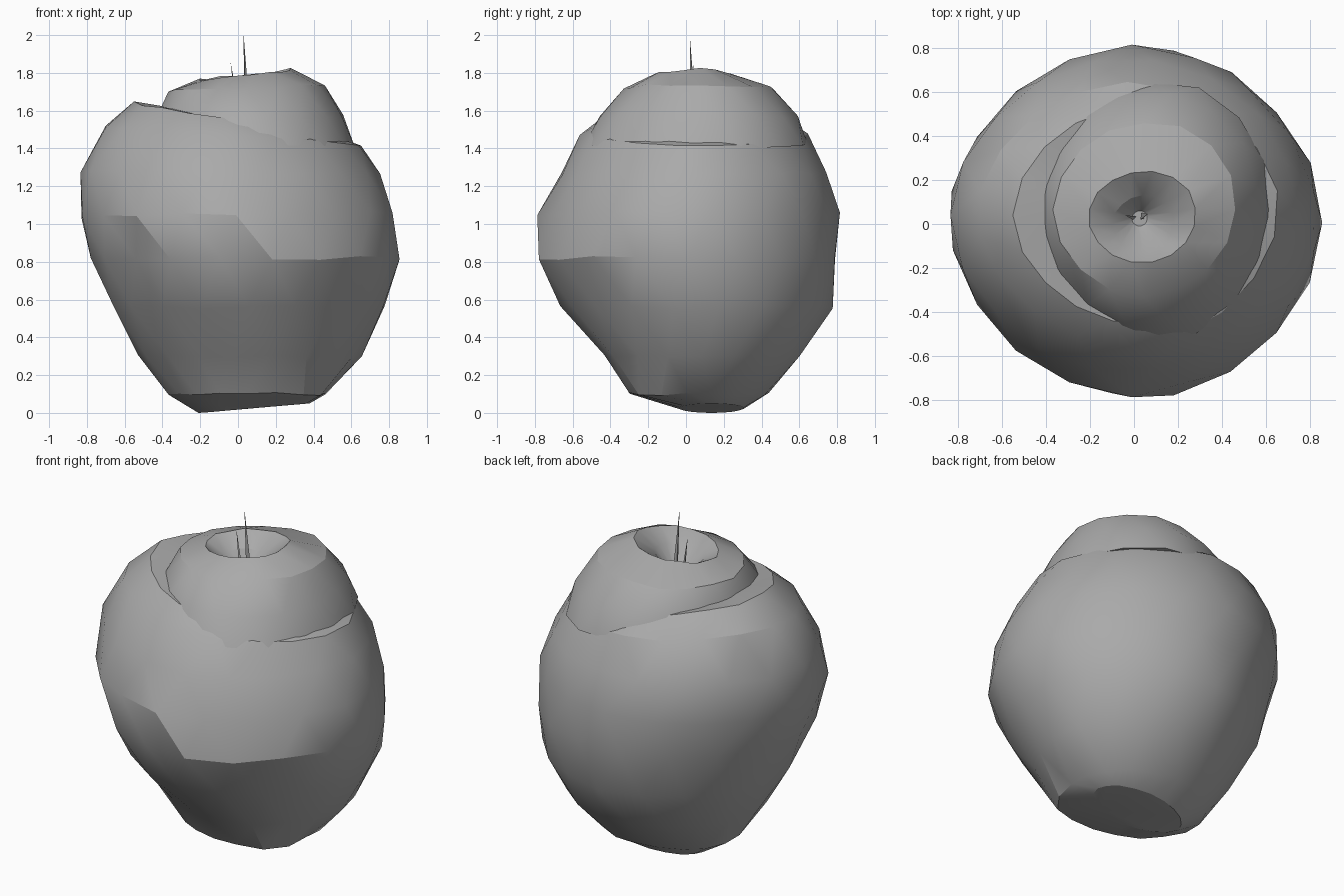
import bpy, bmesh, math, random
from mathutils import Vector

random.seed(7)
if "Cube" in bpy.data.objects:
    bpy.data.objects.remove(bpy.data.objects["Cube"], do_unlink=True)

grey = bpy.data.materials.new("apple grey")
grey.use_nodes = True
grey.diffuse_color = (0.4, 0.4, 0.4, 1)
grey.node_tree.nodes["Principled BSDF"].inputs["Base Color"].default_value = (0.4, 0.4, 0.4, 1)


def finish(name, bm, angle):
    """Turn a bmesh into a shaded, coloured object."""
    bmesh.ops.recalc_face_normals(bm, faces=bm.faces)
    mesh = bpy.data.meshes.new(name)
    bm.to_mesh(mesh)
    bm.free()
    mesh.materials.append(grey)
    ob = bpy.data.objects.new(name, mesh)
    bpy.context.collection.objects.link(ob)
    bpy.ops.object.select_all(action='DESELECT')
    ob.select_set(True)
    bpy.context.view_layer.objects.active = ob
    bpy.ops.object.shade_smooth_by_angle(angle=math.radians(angle))
    return ob


def loft(name, rings, sides, jitter, angle, corners, dents=()):
    """Skin lopsided rings: z on the -x side, z on the +x side, then the four extents.
    corners flattens each quadrant's diagonal by a fraction; dents push the skin in."""
    bm = bmesh.new()
    loops = []
    for row, (z_neg, z_pos, x_neg, x_pos, y_neg, y_pos) in enumerate(rings):
        loop = []
        for i in range(sides):
            a = 2 * math.pi * (i + 0.5 * (row % 2)) / sides
            c, s = math.cos(a), math.sin(a)
            cx, cy = (x_neg + x_pos) / 2, (y_neg + y_pos) / 2
            scale = 1 - corners[int(a // (math.pi / 2)) % 4] * abs(math.sin(2 * a))
            scale += random.uniform(-jitter, jitter)
            p = Vector((cx + c * scale * (x_pos - x_neg) / 2,
                        cy + s * scale * (y_pos - y_neg) / 2,
                        z_neg + (z_pos - z_neg) * (c + 1) / 2))
            if 0 < row < len(rings) - 1:
                p.z += random.uniform(-jitter, jitter)
            for centre, radius, depth in dents:
                fall = max(0, 1 - (p - Vector(centre)).length / radius)
                p -= Vector((c, s, 0)) * depth * fall
            loop.append(bm.verts.new(p))
        loops.append(loop)
    # Staggered triangles between neighbouring rings
    for row, (low, high) in enumerate(zip(loops, loops[1:])):
        for i in range(sides):
            j = (i + 1) % sides
            if row % 2 == 0:
                bm.faces.new((low[i], low[j], high[i]))
                bm.faces.new((low[j], high[j], high[i]))
            else:
                bm.faces.new((low[i], high[j], high[i]))
                bm.faces.new((low[i], low[j], high[j]))
    bm.faces.new(loops[0])
    bm.faces.new(loops[-1])
    return finish(name, bm, angle)


# Main fruit, with its shoulder higher on the -x side
loft("apple_body", [
    (0.0, 0.05, -0.21, 0.38, -0.04, 0.31),
    (0.10, 0.10, -0.38, 0.47, -0.30, 0.44),
    (0.30, 0.30, -0.53, 0.66, -0.45, 0.61),
    (0.56, 0.56, -0.68, 0.79, -0.66, 0.77),
    (0.82, 0.82, -0.78, 0.86, -0.80, 0.81),
    (1.04, 1.06, -0.855, 0.835, -0.78, 0.81),
    (1.28, 1.26, -0.84, 0.75, -0.68, 0.76),
    (1.52, 1.42, -0.72, 0.66, -0.56, 0.65),
    (1.64, 1.45, -0.55, 0.55, -0.46, 0.54),
    (1.62, 1.44, -0.38, 0.42, -0.32, 0.42),
], 18, 0.01, 20, corners=(0.01, 0.04, 0.04, 0.035), dents=[
    ((-0.1, -0.42, 0.25), 0.22, 0.05),
    ((-0.6, -0.45, 0.85), 0.22, 0.04),
    ((0.6, 0.55, 0.95), 0.22, 0.03),
    ((0.36, -0.27, 0.1), 0.3, -0.08),
])

# Upper lump with the crater around the stem
loft("apple_crown", [
    (1.45, 1.40, -0.46, 0.62, -0.54, 0.64),
    (1.58, 1.57, -0.44, 0.56, -0.47, 0.59),
    (1.70, 1.74, -0.37, 0.46, -0.33, 0.46),
    (1.76, 1.82, -0.21, 0.28, -0.18, 0.24),
    (1.70, 1.73, -0.10, 0.18, -0.13, 0.13),
    (1.60, 1.60, -0.01, 0.06, -0.01, 0.06),
], 16, 0.01, 24, corners=(-0.05, 0.03, 0.02, 0.01))


# Broken stem: thin three-sided spikes
def spike(name, base, tip, width):
    bm = bmesh.new()
    foot = [bm.verts.new((base[0] + width * math.cos(a), base[1] + width * math.sin(a), base[2]))
            for a in (0.3, 2.4, 4.5)]
    top = bm.verts.new(tip)
    bm.faces.new(foot)
    for i in range(3):
        bm.faces.new((foot[i], foot[(i + 1) % 3], top))
    finish(name, bm, 20)


spike("stem", (0.045, 0.04, 1.59), (0.03, 0.02, 2.0), 0.018)
spike("stem_splinter", (0.0, 0.03, 1.59), (-0.04, 0.04, 1.86), 0.012)
